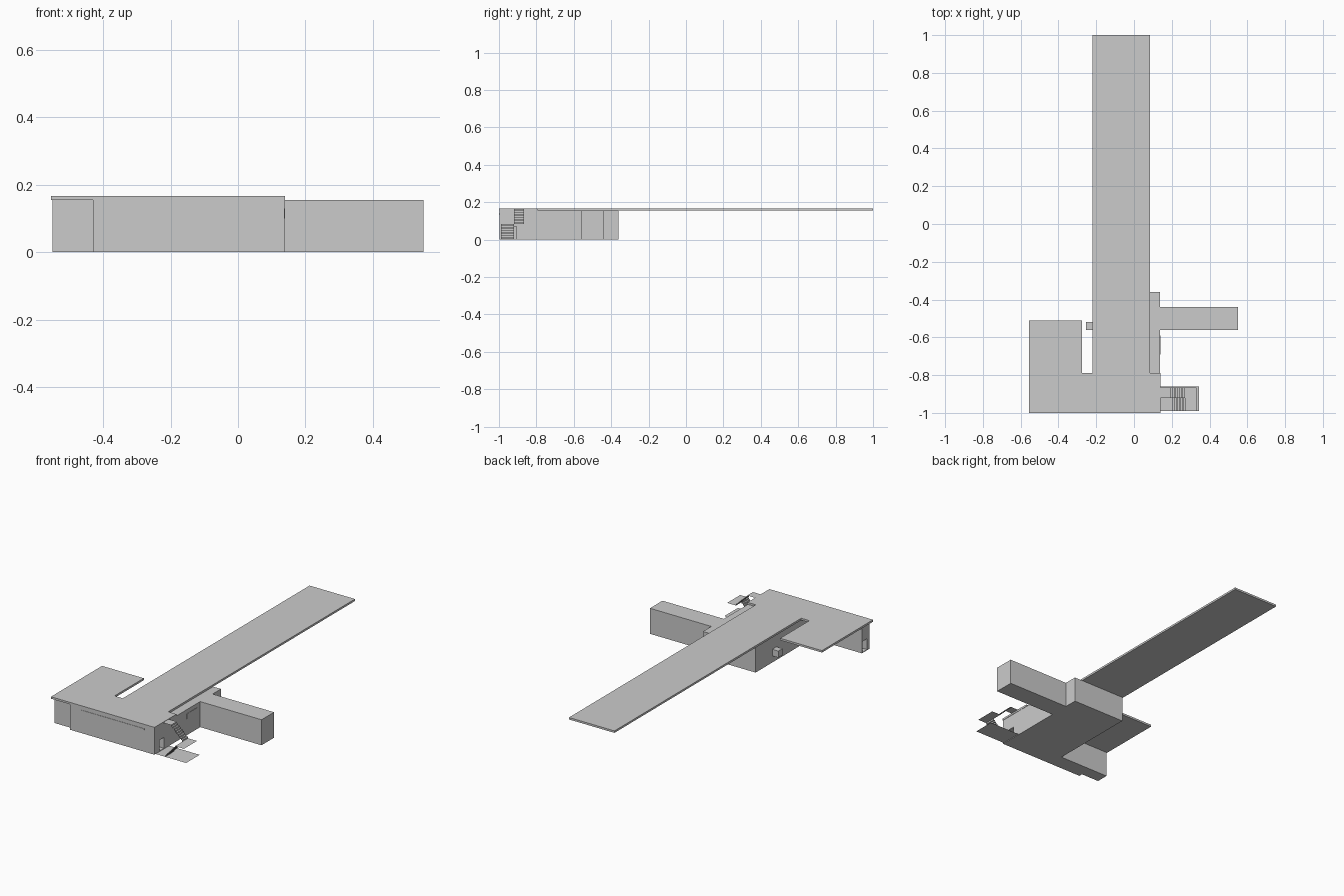
import bpy, bmesh

if "Cube" in bpy.data.objects:
    bpy.data.objects.remove(bpy.data.objects["Cube"])


def finish(name, bm):
    bmesh.ops.recalc_face_normals(bm, faces=bm.faces)
    mesh = bpy.data.meshes.new(name)
    bm.to_mesh(mesh)
    bm.free()
    ob = bpy.data.objects.new(name, mesh)
    bpy.context.collection.objects.link(ob)
    return ob


def prism(name, outline, z0, z1):
    bm = bmesh.new()
    face = bm.faces.new([bm.verts.new((x, y, z0)) for x, y in outline])
    up = bmesh.ops.extrude_face_region(bm, geom=[face], use_keep_orig=True)
    for v in up["geom"]:
        if isinstance(v, bmesh.types.BMVert):
            v.co.z = z1
    return finish(name, bm)


def box(name, x0, x1, y0, y1, z0, z1):
    return prism(name, [(x0, y0), (x1, y0), (x1, y1), (x0, y1)], z0, z1)


def ribbon(name, profile, y0, y1):
    # open sheet following an x-z profile
    bm = bmesh.new()
    a = [bm.verts.new((x, y0, z)) for x, z in profile]
    b = [bm.verts.new((x, y1, z)) for x, z in profile]
    for i in range(len(profile) - 1):
        bm.faces.new((a[i], a[i + 1], b[i + 1], b[i]))
    return finish(name, bm)


def steps(x0, z0, dx, dz, n):
    pts = [(x0, z0)]
    for i in range(n):
        pts.append((x0 + dx * i / n, z0 + dz * (i + 1) / n))
        pts.append((x0 + dx * (i + 1) / n, z0 + dz * (i + 1) / n))
    return pts


ROOF_Z, TOP_Z = 0.155, 0.167

# Roof slab with long arm, left wing and narrow slot
prism("roof", [(-0.555, -1), (0.14, -1), (0.14, -0.79), (0.085, -0.79), (0.085, 1),
               (-0.22, 1), (-0.22, -0.79), (-0.275, -0.79), (-0.275, -0.51),
               (-0.555, -0.51)], ROOF_Z, TOP_Z)

# Main building with its front strip and recessed left end
body = prism("main_building", [(-0.55, -0.975), (-0.43, -0.975), (-0.43, -0.998), (0.138, -0.998),
                               (0.138, -0.36), (-0.215, -0.36), (-0.215, -0.9), (-0.55, -0.9)],
             0.0, ROOF_Z)

# Doorways at both ends of the front passage
for name, x0, x1 in (("right_door_cutter", 0.0, 0.3), ("left_door_cutter", -0.7, -0.45)):
    cutter = box(name, x0, x1, -0.95, -0.907, 0.004, 0.07)
    cutter.hide_render = True
    cutter.hide_set(True)
    mod = body.modifiers.new(name, "BOOLEAN")
    mod.operation = "DIFFERENCE"
    mod.solver = "EXACT"
    mod.object = cutter

# Side annex and small wall box
box("side_annex", 0.138, 0.55, -0.56, -0.44, 0.0, ROOF_Z)
box("wall_box", -0.255, -0.215, -0.56, -0.52, 0.04, 0.08)

# Thin plain panels on the front and side walls
box("front_panel", -0.35, 0.07, -1.0, -0.998, 0.133, 0.14)
box("side_panel", 0.138, 0.14, -0.69, -0.59, 0.10, 0.13)

# Outside stair: ground sheet, two flights and landings
ribbon("stair_ground", [(0.14, 0.002), (0.345, 0.002)], -0.99, -0.86)
ribbon("lower_flight", steps(0.205, 0.002, 0.075, 0.082, 9), -0.99, -0.92)
ribbon("middle_landing", [(0.27, 0.084), (0.33, 0.084)], -0.99, -0.865)
ribbon("upper_flight", steps(0.27, 0.084, -0.085, 0.081, 9) + [(0.14, 0.165)], -0.92, -0.865)
